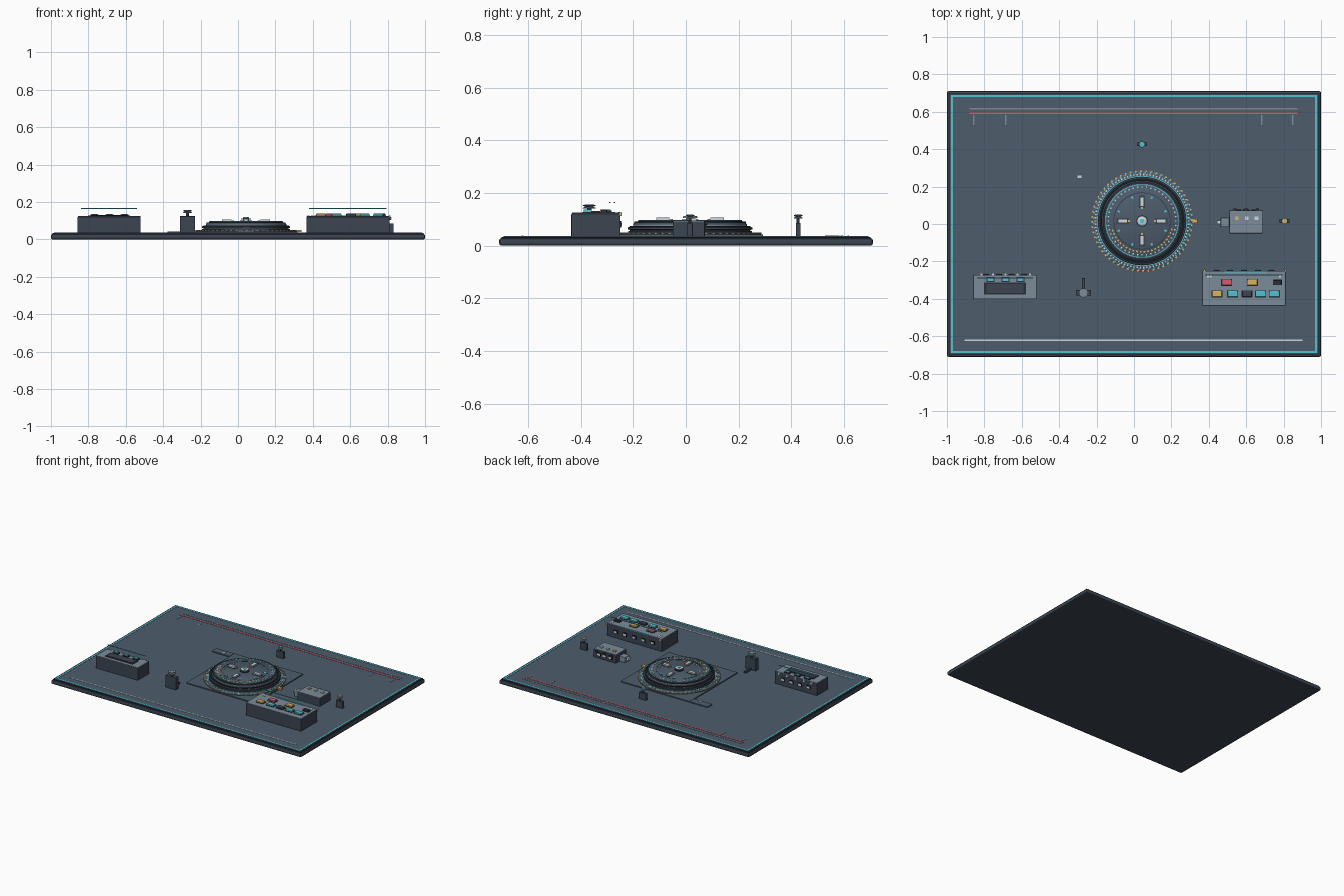
import bpy, bmesh, math
from mathutils import Matrix, Vector

if "Cube" in bpy.data.objects:
    bpy.data.objects.remove(bpy.data.objects["Cube"])


def material(name, r, g, b):
    m = bpy.data.materials.new(name)
    lin = [((c / 255 + 0.055) / 1.055) ** 2.4 for c in (r, g, b)]
    m.diffuse_color = (*lin, 1)
    m.use_nodes = True
    m.node_tree.nodes["Principled BSDF"].inputs["Base Color"].default_value = m.diffuse_color
    return m


SLATE = material("slate", 77, 92, 107)
BODY = material("housing slate", 60, 69, 81)
DARK = material("dark slate", 42, 48, 57)
BLACK = material("black", 26, 30, 36)
LIGHT = material("light slate", 124, 140, 155)
WHITE = material("pale grey", 205, 216, 222)
CYAN = material("cyan", 80, 196, 208)
AMBER = material("amber", 222, 178, 92)
RED = material("red", 214, 92, 108)


def finish(name, bm, mat):
    bmesh.ops.recalc_face_normals(bm, faces=bm.faces)
    me = bpy.data.meshes.new(name)
    bm.to_mesh(me)
    bm.free()
    me.materials.append(mat)
    ob = bpy.data.objects.new(name, me)
    bpy.context.collection.objects.link(ob)
    return ob


def boxes(name, mat, items, bevel=0):
    """Each item: x0, x1, y0, y1, z0, z1."""
    bm = bmesh.new()
    for x0, x1, y0, y1, z0, z1 in items:
        mid = Vector((x0 + x1, y0 + y1, z0 + z1)) / 2
        bmesh.ops.create_cube(bm, size=1, matrix=Matrix.Translation(mid)
                              @ Matrix.Diagonal((x1 - x0, y1 - y0, z1 - z0, 1)))
    if bevel:
        bmesh.ops.bevel(bm, geom=bm.edges[:], offset=bevel, segments=2, profile=0.5, affect='EDGES')
    return finish(name, bm, mat)


def pads(name, mat, centres, w, d, z0, z1, bevel=0):
    return boxes(name, mat, [(x - w / 2, x + w / 2, y - d / 2, y + d / 2, z0, z1)
                             for x, y in centres], bevel)


def lathe(name, mat, profile, centre, closed=False, n=96):
    bm = bmesh.new()
    pts = profile + profile[:1] if closed else profile
    rows = [[bm.verts.new((centre[0] + r * math.cos(2 * math.pi * i / n),
                           centre[1] + r * math.sin(2 * math.pi * i / n), z))
             for i in range(n)] for r, z in pts]
    for a, b in zip(rows, rows[1:]):
        for i in range(n):
            bm.faces.new((a[i], a[(i + 1) % n], b[(i + 1) % n], b[i]))
    if not closed:
        bm.faces.new(rows[0])
        bm.faces.new(rows[-1])
    bmesh.ops.remove_doubles(bm, verts=bm.verts, dist=1e-6)
    ob = finish(name, bm, mat)
    bpy.ops.object.select_all(action='DESELECT')
    ob.select_set(True)
    bpy.context.view_layer.objects.active = ob
    bpy.ops.object.shade_smooth_by_angle(angle=math.radians(35))
    return ob


def band(name, mat, r0, r1, z0, z1):
    return lathe(name, mat, [(r0, z0), (r1, z0), (r1, z1), (r0, z1)], HUB, True)


def ticks(name, mat, count, r, length, width, z0, z1, start=0, span=2 * math.pi):
    """Radial blocks spread around the dial."""
    bm = bmesh.new()
    for i in range(count):
        m = (Matrix.Translation((*HUB, (z0 + z1) / 2))
             @ Matrix.Rotation(start + span * i / count, 4, 'Z') @ Matrix.Translation((r, 0, 0))
             @ Matrix.Diagonal((length, width, z1 - z0, 1)))
        bmesh.ops.create_cube(bm, size=1, matrix=m)
    return finish(name, bm, mat)


def frame(name, mat, x, y, w, z0, z1):
    return boxes(name, mat, [(-x, x, -y, -y + w, z0, z1), (-x, x, y - w, y, z0, z1),
                             (-x, -x + w, -y + w, y - w, z0, z1), (x - w, x, -y + w, y - w, z0, z1)])


TOP = 0.036
HUB = (0.043, 0.016)

# Base slab with rounded rim, top sheet and border lines
boxes("base_slab", BODY, [(-1, 1, -0.71, 0.71, 0, 0.029)], 0.009)
frame("base_shoulder", DARK, 0.991, 0.701, 0.012, 0.026, 0.034)
boxes("base_top", SLATE, [(-0.983, 0.983, -0.693, 0.693, 0.026, TOP)])
frame("border_glow", CYAN, 0.979, 0.69, 0.01, 0.034, 0.0375)

# Lines painted on the base
boxes("rear_red_line", RED, [(-0.88, 0.875, 0.587, 0.596, TOP, 0.038)])
boxes("rear_grey_line", LIGHT, [(-0.88, 0.875, 0.613, 0.62, TOP, 0.038)])
boxes("front_line", WHITE, [(-0.907, 0.9, -0.625, -0.618, TOP, 0.038)])
pads("rear_ticks", LIGHT, [(x, 0.556) for x in (-0.857, -0.687, 0.683, 0.85)], 0.008, 0.055, TOP, 0.038)

# Square dial mount with side tab
hx, hy = HUB
boxes("dial_mount", SLATE, [(hx - 0.275, hx + 0.275, hy - 0.275, hy + 0.275, TOP, 0.043),
                            (-0.377, -0.234, 0.239, 0.292, TOP, 0.043)])
pads("tab_light", WHITE, [(-0.292, 0.252)], 0.02, 0.014, 0.043, 0.046)

# Round dial in stacked rings
lathe("dial_scale_ring", SLATE, [(0.27, 0.042), (0.27, 0.047), (0.267, 0.049)], HUB)
lathe("dial_lower_body", BODY, [(0.235, 0.049), (0.235, 0.055), (0.228, 0.057), (0.228, 0.06),
                                (0.236, 0.062), (0.236, 0.069), (0.226, 0.074)], HUB)
band("dial_groove", BLACK, 0.2, 0.2285, 0.072, 0.0755)
lathe("dial_upper_body", LIGHT, [(0.215, 0.073), (0.215, 0.083), (0.208, 0.09), (0.2, 0.091)], HUB)
lathe("dial_face", SLATE, [(0.198, 0.09), (0.198, 0.094), (0.195, 0.096)], HUB)
band("dial_dark_ring", DARK, 0.199, 0.211, 0.086, 0.0915)
band("dial_glow_ring", CYAN, 0.192, 0.196, 0.092, 0.0975)
band("dial_inner_line", DARK, 0.149, 0.152, 0.095, 0.0968)
band("scale_glow_line", CYAN, 0.237, 0.241, 0.047, 0.0505)

# Dial graduations
ticks("scale_white_ticks", WHITE, 90, 0.249, 0.009, 0.007, 0.048, 0.0505)
ticks("scale_cyan_ticks", CYAN, 60, 0.259, 0.008, 0.007, 0.048, 0.0505, 0.04)
ticks("scale_amber_ticks", AMBER, 60, 0.267, 0.008, 0.01, 0.046, 0.0505, 0.02)
ticks("face_dots", WHITE, 48, 0.181, 0.008, 0.007, 0.095, 0.098)
ticks("face_cyan_marks", CYAN, 8, 0.135, 0.014, 0.01, 0.095, 0.098, math.pi / 8)
ticks("face_amber_dots", AMBER, 22, 0.165, 0.008, 0.01, 0.095, 0.098, math.pi * 1.1, math.pi * 0.85)

# Clamps and hub on the dial
ticks("clamp_base", BODY, 4, 0.103, 0.065, 0.03, 0.095, 0.098)
ticks("clamp_pad", WHITE, 4, 0.103, 0.05, 0.022, 0.098, 0.107)
ticks("clamp_tip", AMBER, 4, 0.07, 0.01, 0.01, 0.095, 0.102)
lathe("hub_base", DARK, [(0.031, 0.095), (0.031, 0.1)], HUB, n=32)
lathe("hub_cap", WHITE, [(0.016, 0.1), (0.016, 0.106), (0.027, 0.106), (0.027, 0.111), (0.024, 0.113)], HUB, n=32)
lathe("hub_glow", CYAN, [(0.012, 0.113), (0.012, 0.115)], HUB, n=32)
pads("dial_pointer", AMBER, [(hx + 0.283, hy)], 0.026, 0.022, 0.04, 0.05)


def console(name, x0, x1, y0, y1, h, socket_count):
    """Housing with lighter lid, dark seam and sockets on the rear."""
    boxes(name + "_body", BODY, [(x0, x1, y0, y1, TOP - 0.002, h - 0.004)], 0.003)
    boxes(name + "_lid", LIGHT, [(x0 + 0.002, x1 - 0.002, y0 + 0.002, y1 - 0.002, h - 0.006, h)])
    step = (x1 - x0) / (socket_count + 1)
    xs = [x0 + step * (i + 1) for i in range(socket_count)]
    zm = (TOP + h) / 2
    boxes(name + "_sockets", BLACK, [(x - 0.016, x + 0.016, y1, y1 + 0.005, zm - 0.012, zm + 0.012) for x in xs])
    boxes(name + "_socket_pins", WHITE, [(x - 0.011, x + 0.011, y1, y1 + 0.007, zm - 0.007, zm + 0.007) for x in xs])


def buttons(name, mat, centres, z, w=0.055, d=0.034):
    pads(name + "_bezel", DARK, centres, w + 0.004, d + 0.004, z, z + 0.003)
    pads(name, mat, centres, w - 0.003, d - 0.003, z, z + 0.012, 0.003)


# Right console with coloured keys
console("right_console", 0.366, 0.81, -0.436, -0.25, 0.126, 5)
buttons("red_key", RED, [(0.495, -0.312)], 0.126)
buttons("amber_keys", AMBER, [(0.633, -0.312), (0.444, -0.374)], 0.126)
buttons("cyan_keys", CYAN, [(x, -0.374) for x in (0.527, 0.677, 0.75)], 0.126)
buttons("grey_key", BODY, [(0.604, -0.374)], 0.126)
buttons("dark_key", DARK, [(0.767, -0.312)], 0.126, 0.045, 0.026)
boxes("right_console_strip", CYAN, [(0.48, 0.705, -0.259, -0.251, 0.125, 0.129)])
pads("right_console_corner_lights", AMBER, [(0.377, -0.249), (0.81, -0.249)], 0.012, 0.012, 0.112, 0.127)
pads("right_console_marks", WHITE, [(0.395, -0.278), (0.41, -0.278), (0.78, -0.278)], 0.01, 0.018, 0.126, 0.128)
boxes("right_console_glow_line", CYAN, [(0.38, 0.795, -0.275, -0.27, 0.163, 0.167)])

# Left console with recessed display and small keys
console("left_console", -0.858, -0.52, -0.402, -0.272, 0.126, 4)
boxes("display_bezel", DARK, [(-0.802, -0.578, -0.377, -0.312, 0.125, 0.129)])
boxes("display_screen", BODY, [(-0.788, -0.592, -0.368, -0.321, 0.127, 0.131)])
left_keys = [(x, -0.296) for x in (-0.767, -0.687, -0.607)]
pads("left_console_key_bases", DARK, left_keys, 0.042, 0.026, 0.126, 0.133)
pads("left_console_keys", CYAN, left_keys, 0.03, 0.018, 0.133, 0.137)
pads("left_console_pegs", WHITE, [(x, -0.269) for x in (-0.815, -0.755, -0.687, -0.622, -0.557)], 0.016, 0.014, 0.108, 0.124)
boxes("left_console_glow_line", CYAN, [(-0.84, -0.54, -0.292, -0.287, 0.163, 0.167)])

# Side module with indicator lamps and a connector block
console("side_module", 0.51, 0.69, -0.05, 0.072, 0.096, 3)
pads("module_lamp_amber", AMBER, [(0.55, 0.03)], 0.02, 0.018, 0.096, 0.103)
pads("module_lamps_white", WHITE, [(0.603, 0.03), (0.655, 0.03)], 0.02, 0.018, 0.096, 0.103)
pads("module_rear_pegs", DARK, [(x, 0.077) for x in (0.54, 0.6, 0.66)], 0.016, 0.01, 0.078, 0.092)
boxes("connector_block", LIGHT, [(0.463, 0.51, -0.016, 0.034, TOP, 0.076)], 0.003)
boxes("connector_tip", WHITE, [(0.445, 0.463, 0, 0.02, 0.05, 0.07)])


def post(name, x, y, w, d, h, mat):
    """Upright sensor post with a small flanged knob on top."""
    boxes(name + "_body", BODY, [(x - w / 2, x + w / 2, y - d / 2, y + d / 2, TOP, h)], 0.002)
    r = w * 0.3
    lathe(name + "_stem", DARK, [(r * 0.35, h - 0.002), (r * 0.35, h + 0.02)], (x, y), n=16)
    lathe(name + "_flange", LIGHT, [(r, h + 0.017), (r, h + 0.02), (r * 0.6, h + 0.024),
                                    (r, h + 0.028), (r, h + 0.031)], (x, y), n=24)
    lathe(name + "_lamp", mat, [(r * 0.75, h + 0.031), (r * 0.75, h + 0.033)], (x, y), n=16)


post("front_post", -0.27, -0.368, 0.082, 0.03, 0.124, LIGHT)
boxes("front_post_arm", BODY, [(-0.277, -0.263, -0.353, -0.29, TOP, 0.05)])
post("rear_post", 0.043, 0.426, 0.055, 0.018, 0.086, CYAN)
post("right_post", 0.805, 0.016, 0.055, 0.02, 0.086, AMBER)
